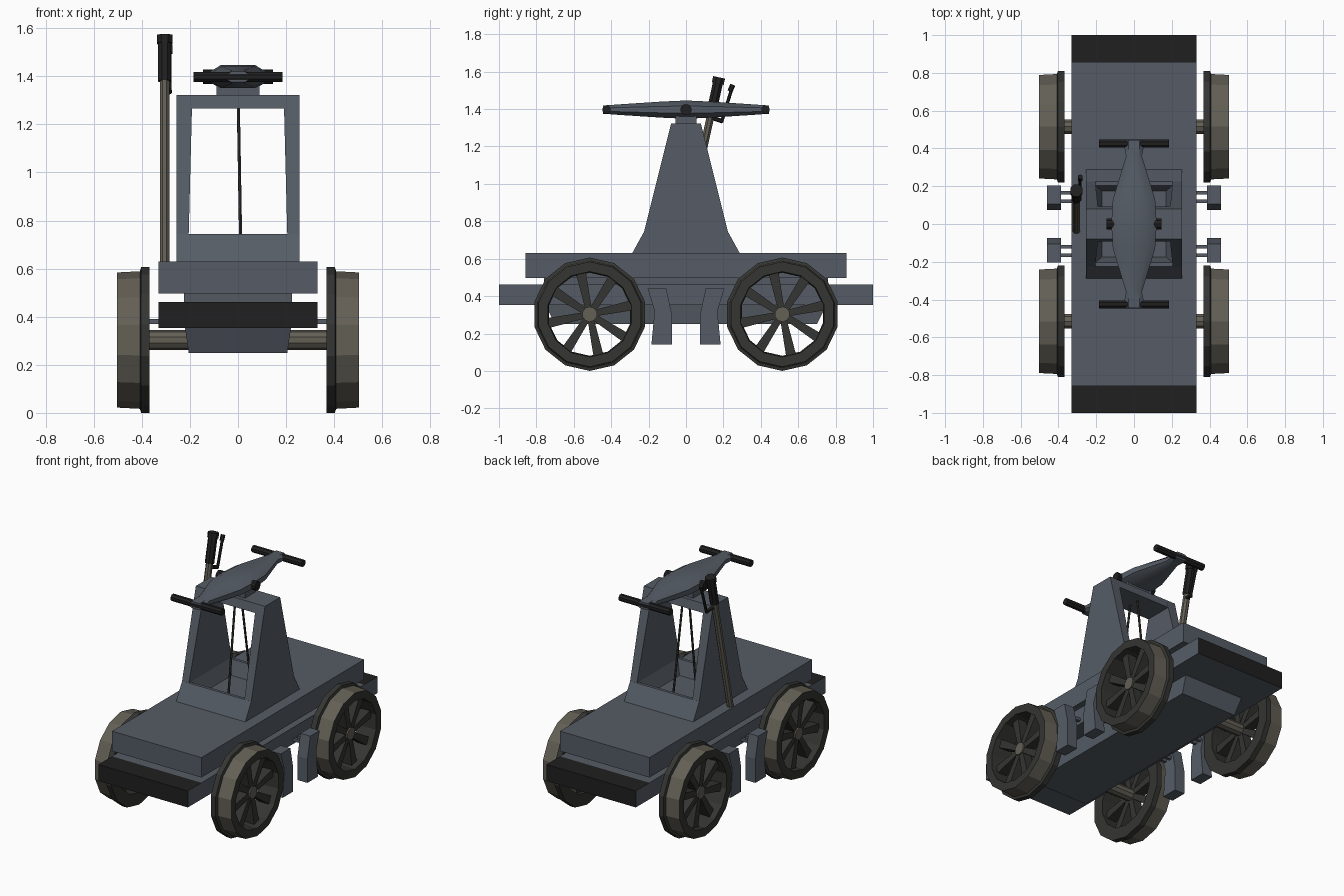
import bpy, bmesh, math
from mathutils import Vector

if "Cube" in bpy.data.objects:
    bpy.data.objects.remove(bpy.data.objects["Cube"])


def material(name, rgb):
    m = bpy.data.materials.new(name)
    m.diffuse_color = (*rgb, 1)
    m.use_nodes = True
    m.node_tree.nodes["Principled BSDF"].inputs["Base Color"].default_value = m.diffuse_color
    return m


BLUE = material("blue grey paint", (0.092, 0.108, 0.132))
BLACK = material("black rubber", (0.014, 0.014, 0.014))
STEEL = material("worn steel", (0.125, 0.115, 0.092))
IRON = material("dark iron", (0.035, 0.035, 0.033))


def finish(name, bm, *mats):
    bmesh.ops.recalc_face_normals(bm, faces=bm.faces)
    me = bpy.data.meshes.new(name)
    bm.to_mesh(me)
    bm.free()
    for m in mats:
        me.materials.append(m)
    ob = bpy.data.objects.new(name, me)
    bpy.context.collection.objects.link(ob)
    return ob


def skin(bm, loops, cap=True, ring=False):
    """Bridge equal-length point loops; ring joins the last loop to the first."""
    vs = [[bm.verts.new(p) for p in lp] for lp in loops]
    n = len(vs[0])
    pairs = list(zip(vs, vs[1:])) + ([(vs[-1], vs[0])] if ring else [])
    for a, b in pairs:
        for i in range(n):
            j = (i + 1) % n
            bm.faces.new((a[i], a[j], b[j], b[i]))
    if cap and not ring:
        bm.faces.new(vs[0])
        bm.faces.new(vs[-1])


def rect(hx, hy, z):
    return [(-hx, -hy, z), (hx, -hy, z), (hx, hy, z), (-hx, hy, z)]


def stack(name, mat, *levels):
    bm = bmesh.new()
    skin(bm, [rect(*l) for l in levels])
    return finish(name, bm, mat)


def rod(name, mat, a, b, r, n=8, r2=None):
    """Prism between two points."""
    a, b = Vector(a), Vector(b)
    q = (b - a).to_track_quat('Z', 'Y')
    bm = bmesh.new()
    loops = []
    for c, rr in ((a, r), (b, r2 or r)):
        loops.append([c + q @ Vector((rr * math.cos(t), rr * math.sin(t), 0))
                      for t in [math.tau * (i + 0.5) / n for i in range(n)]])
    skin(bm, loops)
    return finish(name, bm, mat)


def slab(name, mat, prof, x0, x1):
    """Extrude a (y, z) profile along x."""
    bm = bmesh.new()
    skin(bm, [[(x, y, z) for y, z in prof] for x in (x0, x1)])
    return finish(name, bm, mat)


# deck, frame beam with black ends, and lower body
stack("deck", BLUE, (0.33, 0.857, 0.497), (0.33, 0.857, 0.63))
stack("frame_beam", BLUE, (0.33, 0.857, 0.352), (0.33, 0.857, 0.462))
stack("lower_body", BLUE, (0.205, 0.70, 0.25), (0.22, 0.75, 0.352), (0.225, 0.76, 0.5))
for s, label in ((-1, "front"), (1, "back")):
    prof = [(s * 0.857, 0.352), (s * 1.0, 0.352), (s * 1.0, 0.462), (s * 0.857, 0.462)]
    bumper = slab(label + "_bumper", BLUE, prof, -0.33, 0.33)
    bumper.data.materials.append(BLACK)
    for p in bumper.data.polygons:  # black on the outer end and top
        if p.normal.z > 0.5 or p.normal.y * s > 0.5:
            p.material_index = 1

# tower: sunken base, two side panels, top bridge
stack("tower_base", BLUE, (0.255, 0.29, 0.625), (0.255, 0.225, 0.743),
      (0.205, 0.205, 0.743), (0.17, 0.175, 0.65))
for s, label in ((-1, "left"), (1, "right")):
    bm = bmesh.new()
    lo, hi = (0.225, 0.742), (0.08, 1.322)
    skin(bm, [[(s * xo, -lo[0], lo[1]), (s * xo, lo[0], lo[1]),
               (s * xt, hi[0], hi[1]), (s * xt, -hi[0], hi[1])]
              for xo, xt in ((0.255, 0.255), (0.205, 0.19))])
    finish(label + "_tower_side", bm, BLUE)
stack("tower_top", BLUE, (0.195, 0.093, 1.266), (0.195, 0.08, 1.322))
stack("beam_pedestal", BLUE, (0.09, 0.055, 1.32), (0.09, 0.055, 1.37))

# thin connecting rods inside the tower
for s in (-1, 1):
    rod("connecting_rod", IRON, (0.012, s * 0.12, 0.66), (0.0, s * 0.02, 1.36), 0.007, 6)

# rocking pump beam with an eight sided section
STATIONS = [(-0.445, 0.048, 0.022), (-0.40, 0.05, 0.025), (-0.36, 0.042, 0.028),
            (-0.13, 0.112, 0.043), (0, 0.12, 0.049)]
STATIONS += [(-y, w, h) for y, w, h in STATIONS[-2::-1]]
SECTION = [(1, 0.4), (0.6, 1), (-0.6, 1), (-1, 0.4),
           (-1, -0.4), (-0.6, -1), (0.6, -1), (1, -0.4)]
bm = bmesh.new()
skin(bm, [[(u * w, y, 1.397 + v * h) for u, v in SECTION] for y, w, h in STATIONS])
beam = finish("pump_beam", bm, BLUE)
for p in beam.data.polygons:
    p.use_smooth = True
beam.data.set_sharp_from_angle(angle=math.radians(35))
rod("beam_pivot", BLACK, (-0.145, 0, 1.397), (0.145, 0, 1.397), 0.03, 10)
for s, label in ((-1, "front"), (1, "back")):
    rod(label + "_handle", BLACK, (-0.185, s * 0.425, 1.397), (0.185, s * 0.425, 1.397), 0.023, 8)

# wheels, axles
SIDES, CZ, CY = 14, 0.303, 0.515


def wheel(sx, sy):
    name = ("left" if sx < 0 else "right") + ("_front" if sy < 0 else "_back")
    prof = [(0.222, 0.367), (0.303, 0.367), (0.303, 0.403),
            (0.286, 0.408), (0.281, 0.503), (0.228, 0.503)]
    bm = bmesh.new()
    loops = []
    for r, x in prof:
        loops.append([(sx * x, sy * CY + r * math.sin(t), CZ - r * math.cos(t))
                      for t in [math.tau * i / SIDES for i in range(SIDES)]])
    skin(bm, loops, ring=True)
    rim = finish(name + "_wheel_rim", bm, IRON, STEEL)
    for p in rim.data.polygons:  # steel running surface
        if abs(p.center.x) > 0.43 and abs(p.normal.x) < 0.5 and \
                p.normal.dot(p.center - Vector((0, sy * CY, CZ))) > 0:
            p.material_index = 1
    # eight tapered spokes
    bm = bmesh.new()
    for k in range(8):
        t = math.radians(45 * k + 12)
        c, s = math.cos(t), math.sin(t)
        loops = []
        for r, w in ((0.03, 0.017), (0.23, 0.027)):
            loops.append([(sx * x, sy * CY + r * c - v * s, CZ + r * s + v * c)
                          for x, v in ((0.40, -w), (0.465, -w), (0.465, w), (0.40, w))])
        skin(bm, loops)
    finish(name + "_spokes", bm, IRON)


for sy in (-1, 1):
    for sx in (-1, 1):
        wheel(sx, sy)
        # brake block, hollowed towards its wheel, with two carrier rods
        prof = [(0.205, 0.44), (0.168, 0.32), (0.185, 0.14), (0.075, 0.14),
                (0.075, 0.30), (0.105, 0.44)]
        slab("brake_block", BLUE, [(sy * y, z) for y, z in prof], sx * 0.387, sx * 0.46)
        for y in (0.12, 0.165):
            rod("brake_rod", BLUE, (sx * 0.2, sy * y, 0.38), (sx * 0.40, sy * y, 0.38), 0.014, 4)
    rod("axle", STEEL, (-0.475, sy * CY, CZ), (0.475, sy * CY, CZ), 0.041, 10)

# brake lever with grip and trigger
X, A, B = -0.305, Vector((-0.305, -0.035, 0.61)), Vector((-0.305, 0.175, 1.56))
rod("lever_shaft", STEEL, A, A.lerp(B, 0.85), 0.022, 8)
rod("lever_grip", BLACK, A.lerp(B, 0.81), A.lerp(B, 0.98), 0.029, 8)
rod("lever_cap", BLACK, A.lerp(B, 0.975), A.lerp(B, 1.01), 0.035, 8)
rod("trigger_bracket", BLACK, (X, 0.12, 1.36), (-0.285, 0.195, 1.335), 0.012, 6)
rod("trigger", BLACK, (-0.285, 0.19, 1.33), (-0.285, 0.242, 1.50), 0.009, 6)
rod("trigger_tip", BLACK, (-0.285, 0.235, 1.495), (-0.285, 0.25, 1.53), 0.014, 6)
